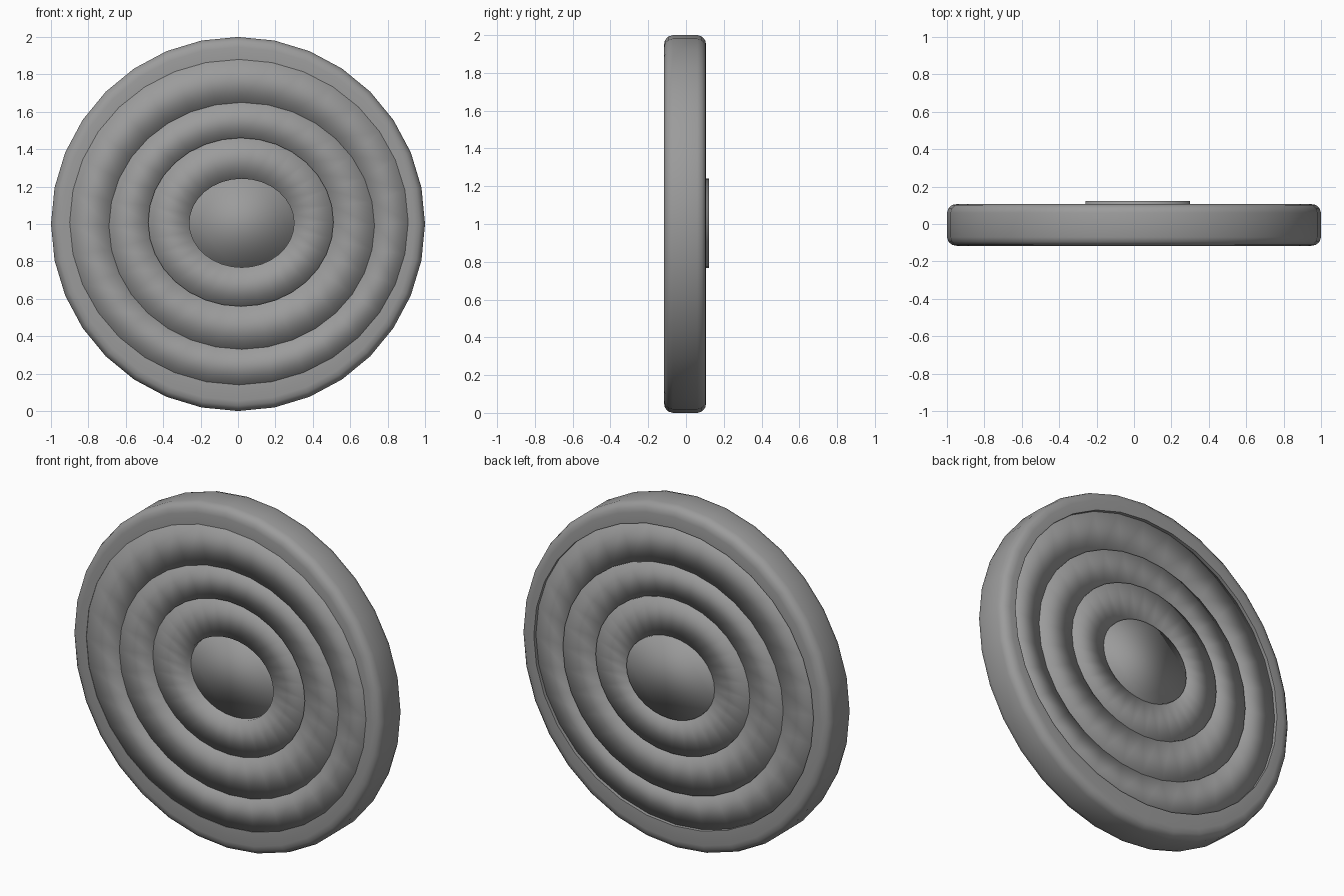
import bpy, bmesh
from math import sin, cos, pi

if "Cube" in bpy.data.objects:
    bpy.data.objects.remove(bpy.data.objects["Cube"])

SIDES = 32

def ring(cx, cz, a, b, y):
    """Points of an ellipse facing the front at depth y."""
    return [(cx + a * cos(2 * pi * i / SIDES), y, cz + b * sin(2 * pi * i / SIDES))
            for i in range(SIDES)]

def loft(name, rings, closed, angle=None):
    """Join a sequence of rings with quads; close into a loop or cap both ends."""
    bm = bmesh.new()
    vs = [[bm.verts.new(p) for p in r] for r in rings]
    n = len(vs)
    for k in range(n if closed else n - 1):
        r0, r1 = vs[k], vs[(k + 1) % n]
        for i in range(SIDES):
            j = (i + 1) % SIDES
            bm.faces.new((r0[i], r0[j], r1[j], r1[i]))
    if not closed:
        bm.faces.new(vs[0])
        bm.faces.new(vs[-1])
    bmesh.ops.recalc_face_normals(bm, faces=bm.faces[:])
    me = bpy.data.meshes.new(name)
    bm.to_mesh(me)
    bm.free()
    ob = bpy.data.objects.new(name, me)
    bpy.context.collection.objects.link(ob)
    bpy.ops.object.select_all(action='DESELECT')
    ob.select_set(True)
    bpy.context.view_layer.objects.active = ob
    if angle is None:
        bpy.ops.object.shade_smooth()
    else:
        bpy.ops.object.shade_smooth_by_angle(angle=angle)
    # dark grey all over
    mat = bpy.data.materials.get("dark_grey") or bpy.data.materials.new("dark_grey")
    mat.diffuse_color = (0.33, 0.33, 0.33, 1)
    mat.use_nodes = True
    mat.node_tree.nodes["Principled BSDF"].inputs["Base Color"].default_value = mat.diffuse_color
    me.materials.append(mat)
    return ob

# slightly uneven outlines of the seams, outermost first: cx, cz, a, b
seams = [(0.005, 1.01, 0.905, 0.87), (0.02, 0.99, 0.71, 0.66),
         (0.015, 1.01, 0.495, 0.45), (0.02, 1.005, 0.28, 0.237)]

# outer rim with rounded edges
profile = [(0.945, -0.117), (0.972, -0.112), (0.992, -0.095), (1.0, -0.07),
           (1.0, 0.06), (0.992, 0.085), (0.972, 0.102), (0.945, 0.107)]
rings = [ring(*seams[0], -0.117)]
rings += [ring(0, 1, r, r, y) for r, y in profile]
rings += [ring(*seams[0], 0.107)]
loft("outer_rim", rings, True, 0.9)

# flat coils, each pushed a little further back towards the middle,
# smooth shaded over their edges so they read as soft rolls
depths = [(-0.115, 0.087), (-0.111, 0.096), (-0.102, 0.107)]
for k, (front, back) in enumerate(depths):
    outer, inner = seams[k], seams[k + 1]
    loft(f"coil_{k + 1}", [ring(*outer, front), ring(*inner, front),
                           ring(*inner, back), ring(*outer, back)], True)

# central button, sunk at the front and raised at the back
loft("centre_button", [ring(*seams[3], -0.065), ring(*seams[3], 0.122)], False)
